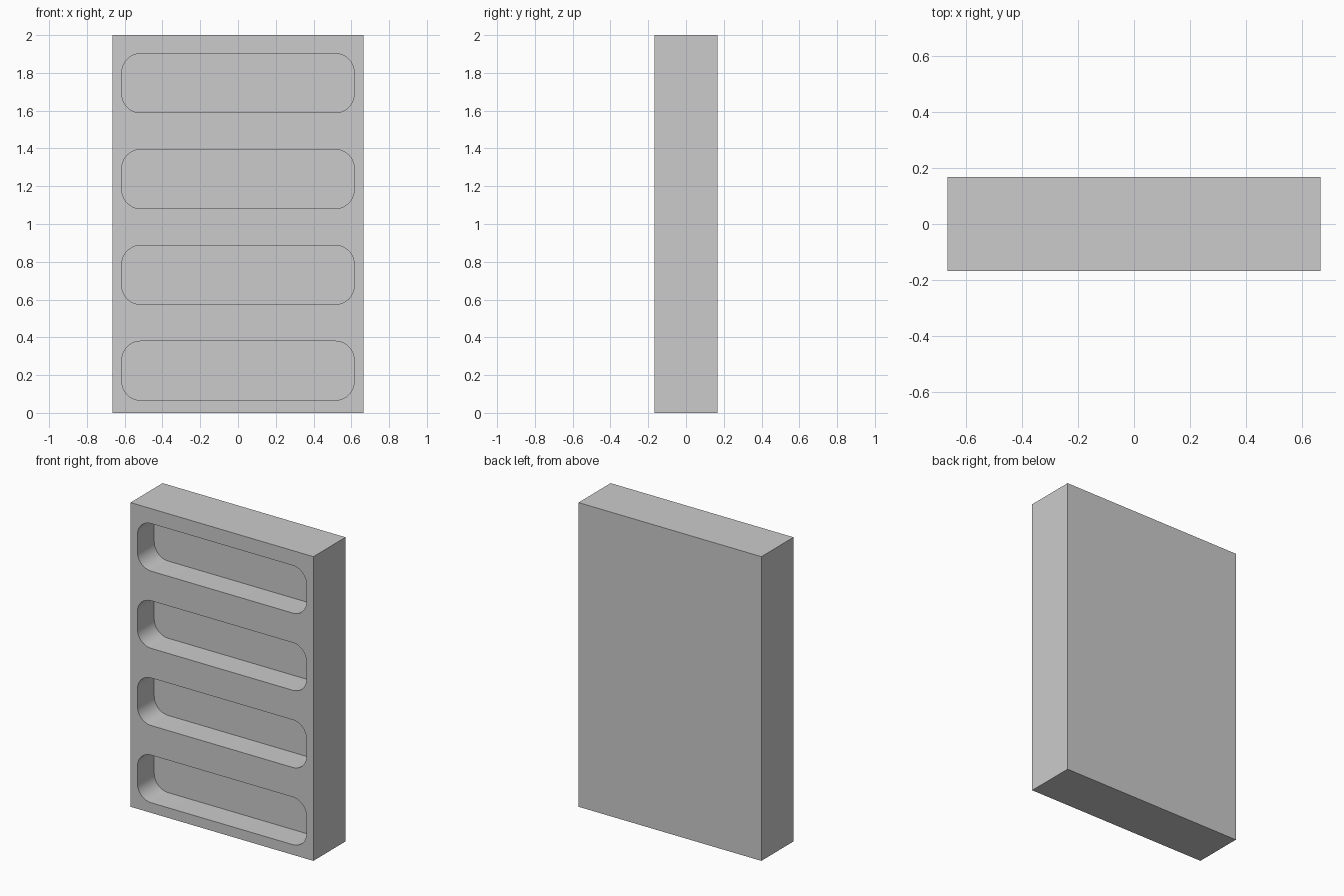
import bpy, bmesh
from mathutils import Matrix

if "Cube" in bpy.data.objects:
    bpy.data.objects.remove(bpy.data.objects["Cube"])

HALF_W, HALF_D, HEIGHT = 0.665, 0.167, 2.0
POCKET_W, POCKET_H, POCKET_DEPTH, RADIUS = 1.23, 0.313, 0.175, 0.1


def box(name, size, centre, round_radius=0.0):
    """Box object, optionally with the edges running along y rounded."""
    bm = bmesh.new()
    bmesh.ops.create_cube(bm, size=1.0, matrix=Matrix.Diagonal((*size, 1.0)))
    if round_radius:
        edges = [e for e in bm.edges
                 if abs(e.verts[0].co.y - e.verts[1].co.y) > 1e-4]
        bmesh.ops.bevel(bm, geom=edges, offset=round_radius, segments=10,
                        profile=0.5, affect='EDGES')
    bmesh.ops.translate(bm, verts=bm.verts, vec=centre)
    mesh = bpy.data.meshes.new(name)
    bm.to_mesh(mesh)
    bm.free()
    obj = bpy.data.objects.new(name, mesh)
    bpy.context.collection.objects.link(obj)
    return obj


# Solid slab
body = box("shelf_body", (2 * HALF_W, 2 * HALF_D, HEIGHT), (0, 0, HEIGHT / 2))
bpy.context.view_layer.objects.active = body
body.select_set(True)

# Four rounded recesses cut into the front
for i in range(4):
    z = 0.223 + i * 0.5075
    front, back = -HALF_D - 0.1, -HALF_D + POCKET_DEPTH
    cutter = box(f"recess_cutter_{i + 1}", (POCKET_W, back - front, POCKET_H),
                 (0, (front + back) / 2, z), RADIUS)
    cutter.hide_render = True
    mod = body.modifiers.new(f"recess_{i + 1}", 'BOOLEAN')
    mod.operation = 'DIFFERENCE'
    mod.solver = 'EXACT'
    mod.object = cutter
    bpy.ops.object.modifier_apply(modifier=mod.name)
    bpy.data.objects.remove(cutter)

# Smooth recess corners, crisp edges elsewhere
bpy.ops.object.shade_smooth_by_angle(angle=0.52)
